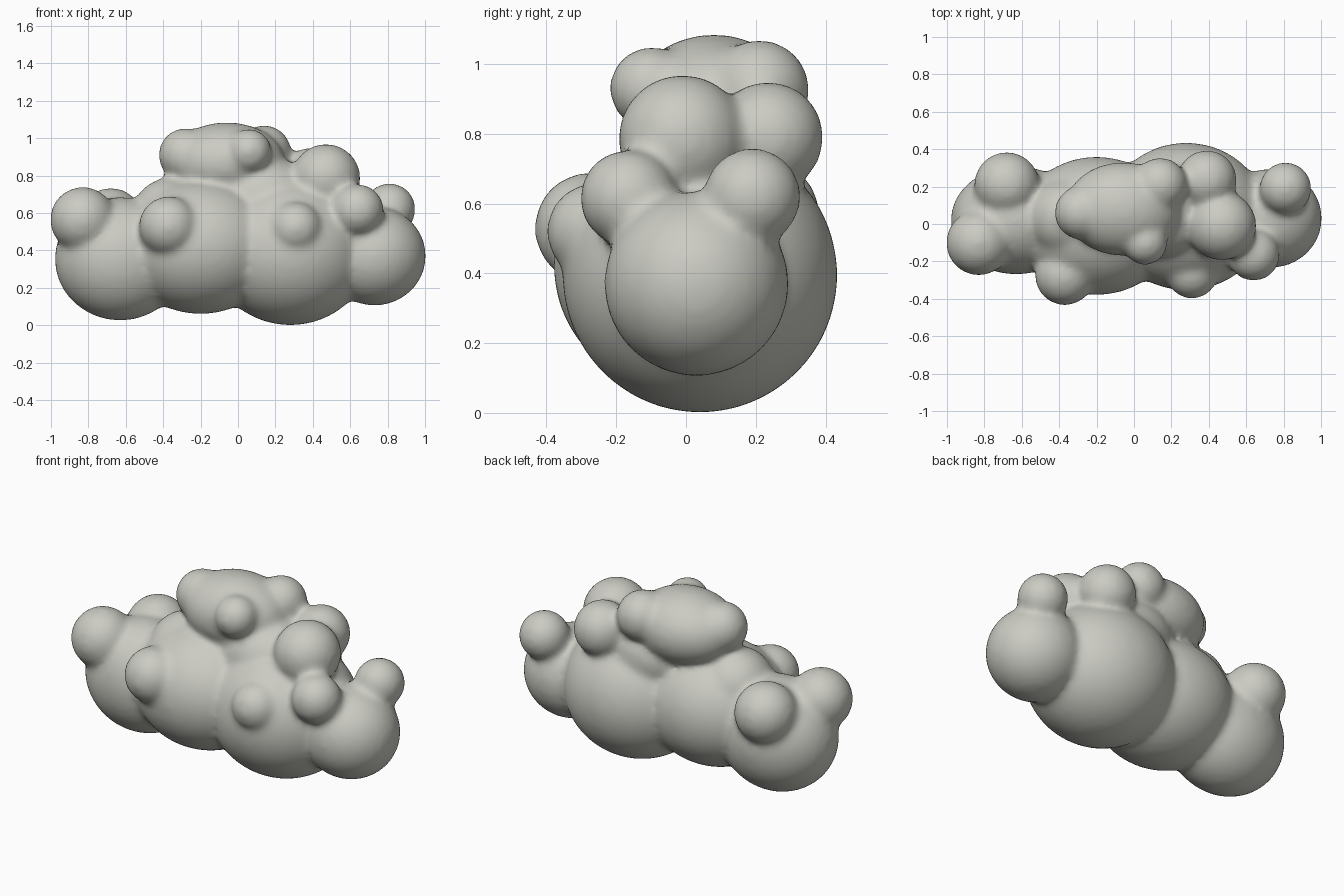
import bpy, bmesh
from mathutils import Matrix

cube = bpy.data.objects.get("Cube")
if cube:
    bpy.data.objects.remove(cube)

mat = bpy.data.materials.new("soft warm grey")
mat.use_nodes = True
colour = (0.6, 0.6, 0.55, 1)
mat.diffuse_color = colour
mat.node_tree.nodes["Principled BSDF"].inputs["Base Color"].default_value = colour

bm = bmesh.new()


def puff(x, y, z, rx, ry=None, rz=None):
    """Add one round or stretched puff."""
    size = Matrix.Diagonal((rx, ry or rx, rz or rx, 1))
    place = Matrix.Translation((x, y, z)) @ size
    bmesh.ops.create_icosphere(bm, subdivisions=4, radius=1, matrix=place)


# Main body, from right end to left end
puff(-0.63, 0.02, 0.355, 0.35, 0.29, 0.33)
puff(-0.2, -0.01, 0.42, 0.42, 0.37, 0.36)
puff(0.28, 0.04, 0.395, 0.43, 0.395, 0.395)
puff(0.73, 0.03, 0.37, 0.275, 0.265, 0.265)

# Shoulders that carry the crown
puff(-0.36, 0.03, 0.58, 0.21)
puff(0.14, 0.07, 0.68, 0.3, 0.25, 0.22)

# Crown
puff(-0.06, 0.08, 0.87, 0.31, 0.25, 0.215)
puff(-0.28, 0.06, 0.91, 0.145)
puff(0.14, 0.21, 0.925, 0.145)
puff(0.06, -0.1, 0.93, 0.12)

# Upper puffs on the left shoulder
puff(0.47, -0.01, 0.785, 0.185)
puff(0.39, 0.235, 0.79, 0.16)

# Small puffs at the ends
puff(0.64, -0.165, 0.615, 0.14)
puff(0.81, 0.19, 0.62, 0.14)
puff(-0.83, -0.1, 0.565, 0.175)
puff(-0.68, 0.21, 0.56, 0.175)

# Front bumps
puff(-0.37, -0.275, 0.53, 0.16)
puff(0.31, -0.26, 0.52, 0.14)

mesh = bpy.data.meshes.new("cloud")
bm.to_mesh(mesh)
bm.free()
mesh.materials.append(mat)
cloud = bpy.data.objects.new("cloud", mesh)
bpy.context.collection.objects.link(cloud)

# Fuse the puffs and soften the creases
remesh = cloud.modifiers.new("fuse", "REMESH")
remesh.mode = "VOXEL"
remesh.voxel_size = 0.018
remesh.use_smooth_shade = True
soften = cloud.modifiers.new("soften", "SMOOTH")
soften.factor = 0.5
soften.iterations = 14
